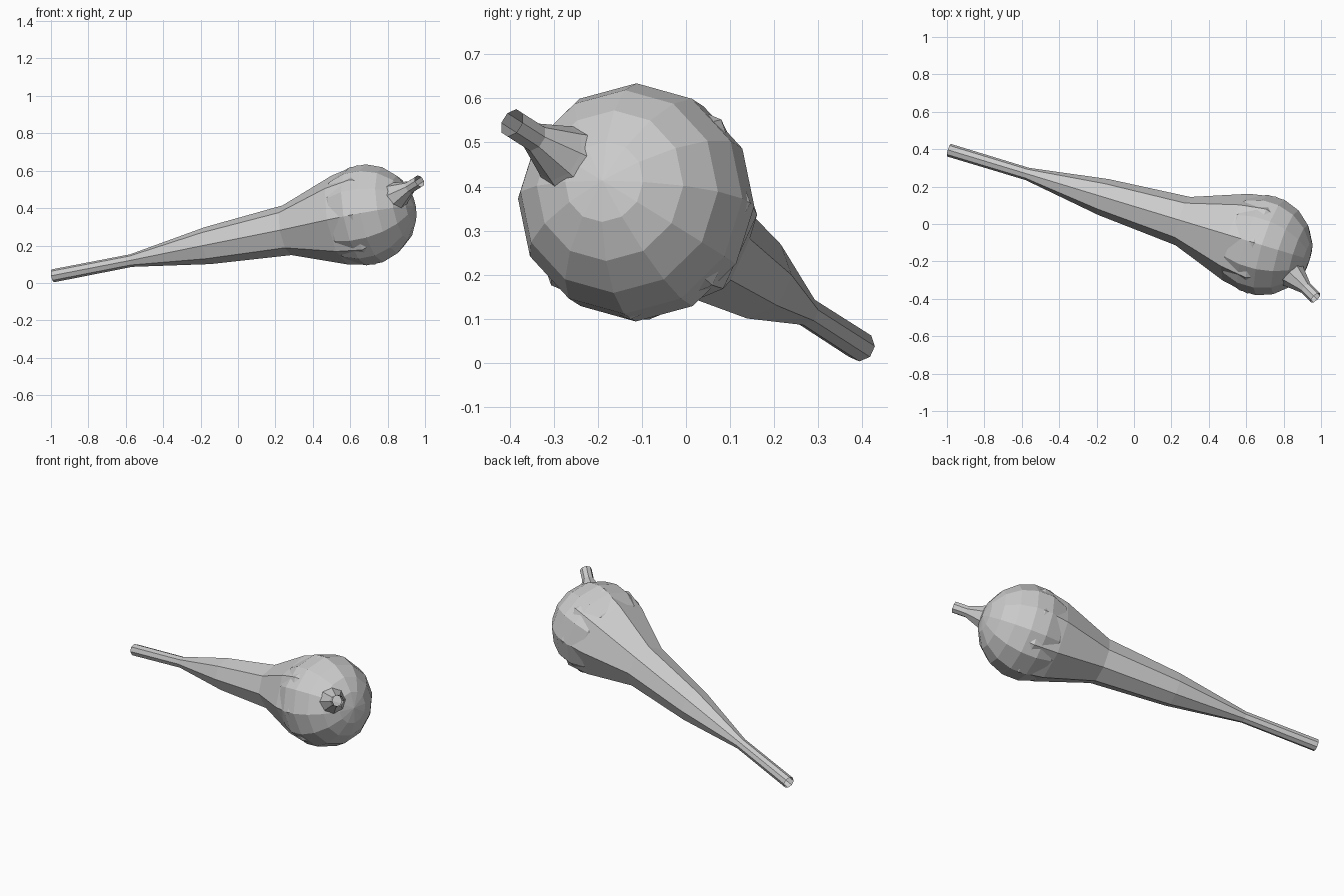
import bpy, bmesh, math
from mathutils import Vector

if "Cube" in bpy.data.objects:
    bpy.data.objects.remove(bpy.data.objects["Cube"])

CENTRE = Vector((0.685, -0.113, 0.364))   # middle of the round bulb
TAIL_AXIS = Vector((0.94, -0.285, 0.183)).normalized()
SPOUT_AXIS = Vector((0.65, -0.64, 0.41)).normalized()


def add_object(name, bm, axis):
    bmesh.ops.recalc_face_normals(bm, faces=bm.faces)
    mesh = bpy.data.meshes.new(name)
    bm.to_mesh(mesh)
    bm.free()
    obj = bpy.data.objects.new(name, mesh)
    bpy.context.collection.objects.link(obj)
    obj.location = CENTRE
    obj.rotation_mode = 'QUATERNION'
    obj.rotation_quaternion = axis.to_track_quat('Z', 'Y')
    return obj


def lathe(name, profile, axis, sides=8):
    """Open faceted tube from (distance, radius) pairs along an axis."""
    bm = bmesh.new()
    rings = []
    for t, r in profile:
        rings.append([bm.verts.new((r * math.cos(2 * math.pi * i / sides),
                                    r * math.sin(2 * math.pi * i / sides), t))
                      for i in range(sides)])
    for a, b in zip(rings, rings[1:]):
        for i in range(sides):
            j = (i + 1) % sides
            bm.faces.new((a[i], a[j], b[j], b[i]))
    return add_object(name, bm, axis)


# round bulb, pole pointing along the long axis
bm = bmesh.new()
bmesh.ops.create_uvsphere(bm, u_segments=12, v_segments=9, radius=0.27)
add_object("bulb", bm, TAIL_AXIS)

# long tapering neck, its corners just breaking through the bulb
lathe("long_neck", [(-1.78, 0.035), (-1.335, 0.034), (-0.90, 0.10),
                    (-0.45, 0.135), (-0.15, 0.242), (0.0, 0.27), (0.06, 0.24)],
      TAIL_AXIS)

# short flared spout
lathe("spout", [(0.23, 0.085), (0.27, 0.068), (0.36, 0.034), (0.44, 0.034)],
      SPOUT_AXIS)
